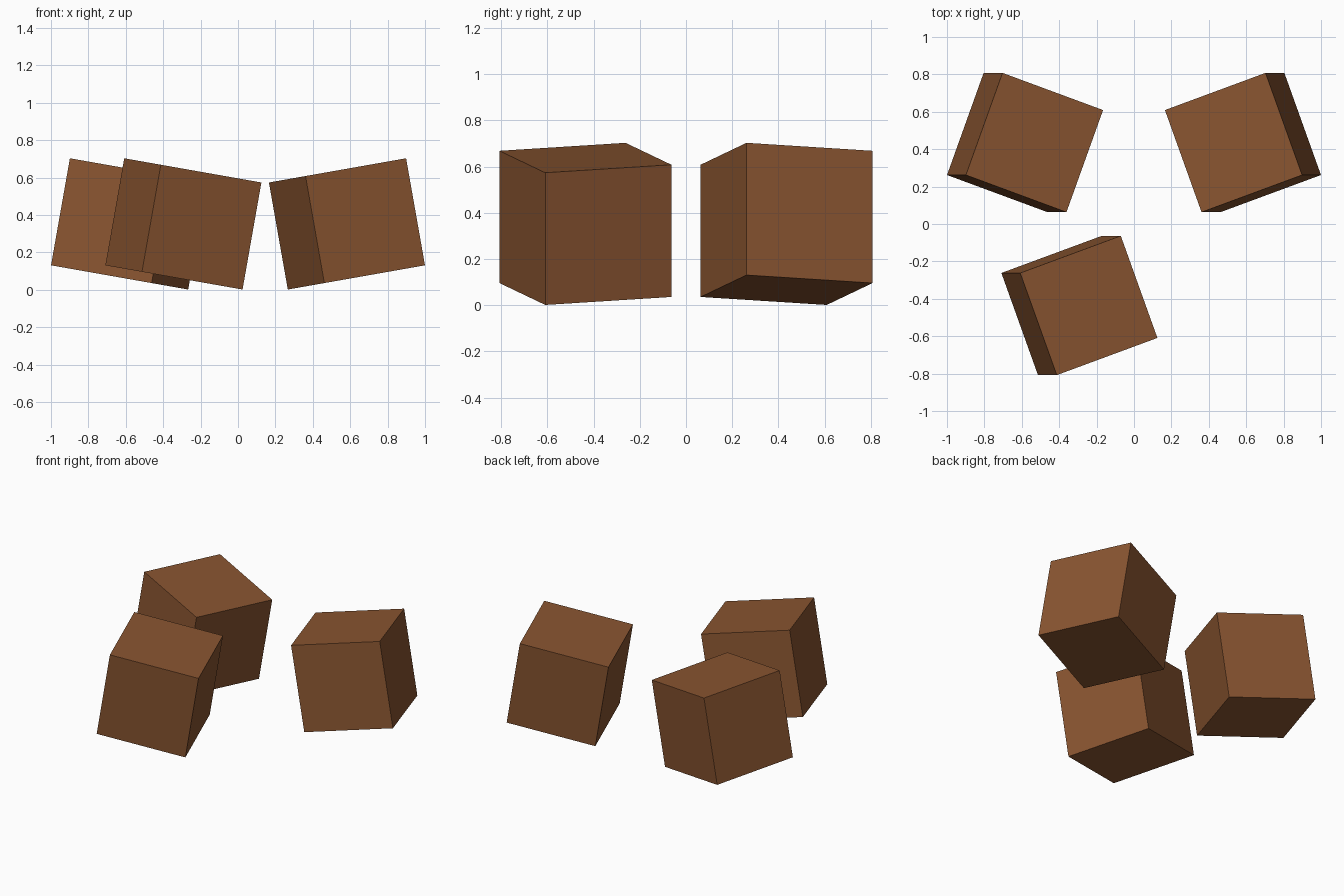
import bpy
from math import radians
from mathutils import Matrix

if "Cube" in bpy.data.objects:
    bpy.data.objects.remove(bpy.data.objects["Cube"])

SIZE = 0.581

brown = bpy.data.materials.new("warm brown")
brown.diffuse_color = (0.25, 0.09, 0.03, 1)
brown.use_nodes = True
brown.node_tree.nodes["Principled BSDF"].inputs["Base Color"].default_value = brown.diffuse_color


def tilted_cube(name, x, y, turn, tilt):
    """Cube turned about the vertical, then tipped sideways about the y axis."""
    bpy.ops.mesh.primitive_cube_add(size=SIZE)
    cube = bpy.context.object
    cube.name = name
    cube.matrix_world = (Matrix.Translation((x, y, 0.352))
                         @ Matrix.Rotation(radians(tilt), 4, 'Y')
                         @ Matrix.Rotation(radians(turn), 4, 'Z'))
    cube.data.materials.append(brown)


# Two mirrored cubes at the back, one at the front left
tilted_cube("back_right_cube", 0.5825, 0.4355, 20, -10)
tilted_cube("back_left_cube", -0.5825, 0.4355, -20, 10)
tilted_cube("front_cube", -0.292, -0.4355, 20, 10)
